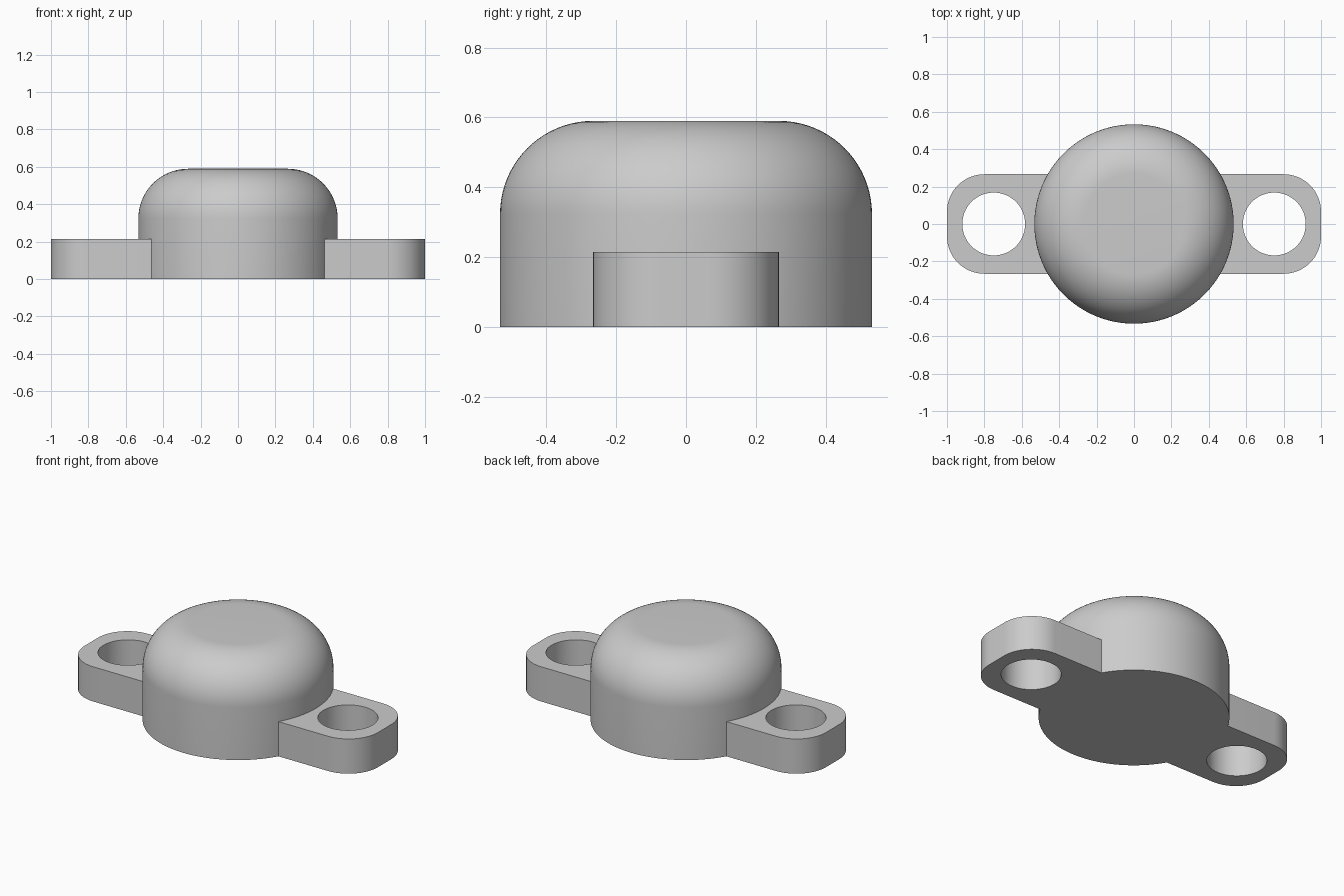
import bpy, bmesh
from math import sin, cos, pi, radians

cube = bpy.data.objects.get("Cube")
if cube:
    bpy.data.objects.remove(cube)

RADIUS, HEIGHT, FILLET = 0.533, 0.59, 0.267
BAR_LENGTH, BAR_WIDTH, BAR_HEIGHT, CORNER = 1.0, 0.266, 0.214, 0.2
HOLE_X, HOLE_RADIUS = 0.75, 0.168

grey = bpy.data.materials.new("plain grey")
grey.use_nodes = True
COLOUR = (0.6, 0.6, 0.6, 1)
grey.diffuse_color = COLOUR
grey.node_tree.nodes["Principled BSDF"].inputs["Base Color"].default_value = COLOUR


def arc(cx, cy, r, start, end, steps):
    angles = [start + (end - start) * i / steps for i in range(steps + 1)]
    return [(cx + r * cos(a), cy + r * sin(a)) for a in angles]


def make_object(name, bm):
    bmesh.ops.recalc_face_normals(bm, faces=bm.faces)
    mesh = bpy.data.meshes.new(name)
    bm.to_mesh(mesh)
    bm.free()
    mesh.materials.append(grey)
    obj = bpy.data.objects.new(name, mesh)
    bpy.context.collection.objects.link(obj)
    return obj


def prism(name, outline, bottom, top):
    bm = bmesh.new()
    face = bm.faces.new([bm.verts.new((x, y, bottom)) for x, y in outline])
    extruded = bmesh.ops.extrude_face_region(bm, geom=[face])["geom"]
    verts = [v for v in extruded if isinstance(v, bmesh.types.BMVert)]
    bmesh.ops.translate(bm, verts=verts, vec=(0, 0, top - bottom))
    return make_object(name, bm)


def combine(target, tool, operation):
    mod = target.modifiers.new(operation.lower(), "BOOLEAN")
    mod.operation, mod.object, mod.solver = operation, tool, "EXACT"
    bpy.context.view_layer.objects.active = target
    bpy.ops.object.modifier_apply(modifier=mod.name)
    bpy.data.objects.remove(tool)


# Round housing: cylinder with a large rounded top edge
bm = bmesh.new()
bmesh.ops.create_cone(bm, cap_ends=True, segments=128, radius1=RADIUS,
                      radius2=RADIUS, depth=HEIGHT)
bmesh.ops.translate(bm, verts=bm.verts, vec=(0, 0, HEIGHT / 2))
rim = [e for e in bm.edges if all(v.co.z > HEIGHT / 2 for v in e.verts)]
bmesh.ops.bevel(bm, geom=rim, offset=FILLET, segments=20, profile=0.5,
                affect="EDGES")
housing = make_object("housing", bm)

# Mounting bar with rounded corners
outline = []
for i, (sx, sy) in enumerate([(1, 1), (-1, 1), (-1, -1), (1, -1)]):
    outline += arc(sx * (BAR_LENGTH - CORNER), sy * (BAR_WIDTH - CORNER),
                   CORNER, i * pi / 2, (i + 1) * pi / 2, 16)
bar = prism("mounting_bar", outline, 0, BAR_HEIGHT)

# Screw holes
for side in (-1, 1):
    circle = arc(side * HOLE_X, 0, HOLE_RADIUS, 0, 2 * pi, 64)[:-1]
    combine(bar, prism("hole_cutter", circle, -0.1, 0.4), "DIFFERENCE")

# Join the housing and the bar into one solid
combine(housing, bar, "UNION")
bpy.ops.object.select_all(action="DESELECT")
housing.select_set(True)
bpy.context.view_layer.objects.active = housing
bpy.ops.object.shade_smooth_by_angle(angle=radians(30))
